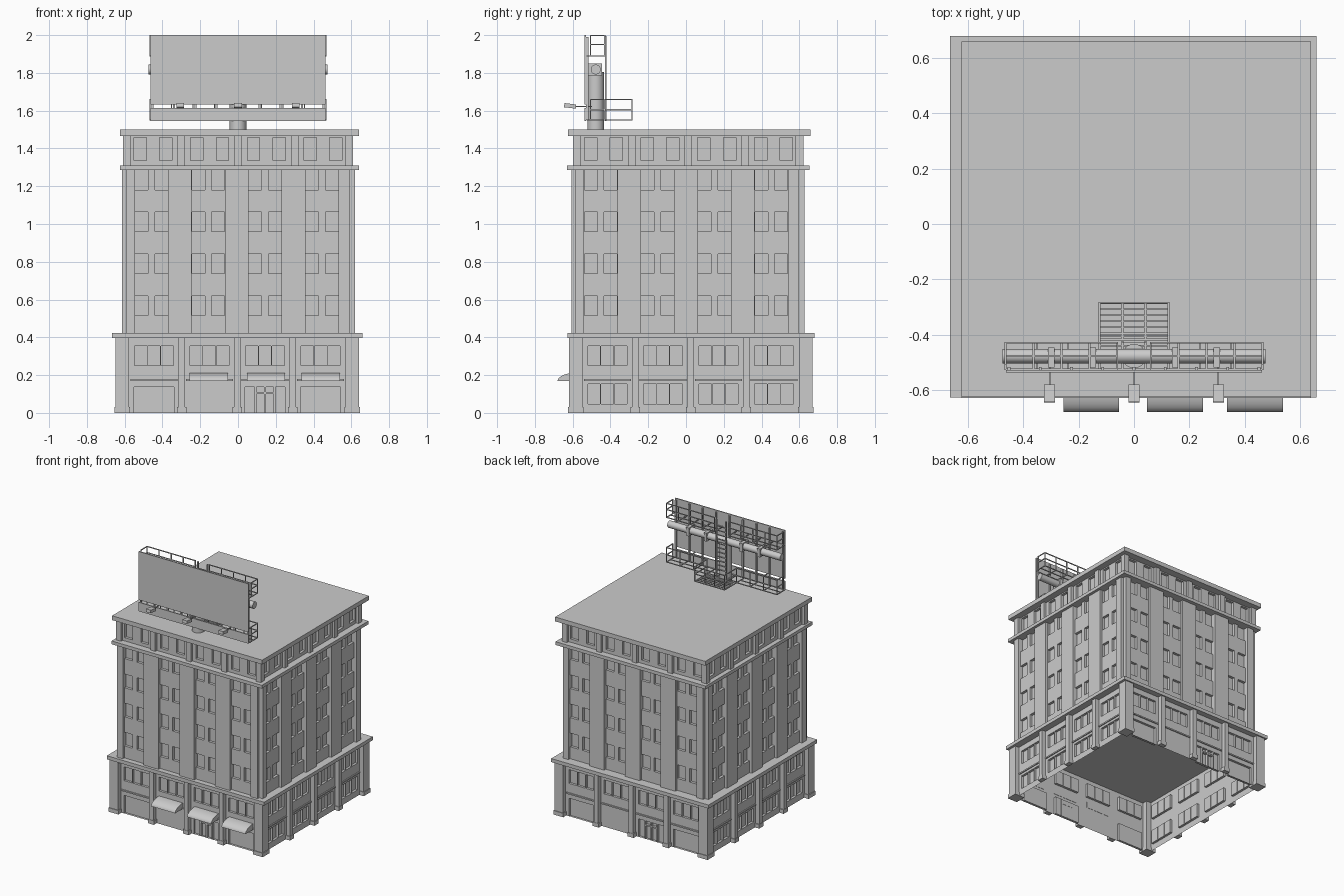
import bpy, bmesh, math
from mathutils import Matrix, Vector

if "Cube" in bpy.data.objects:
    bpy.data.objects.remove(bpy.data.objects["Cube"])

stone = bpy.data.materials.new("pale_grey")
stone.use_nodes = True
GREY = (0.6, 0.6, 0.6, 1)
stone.diffuse_color = GREY
stone.node_tree.nodes["Principled BSDF"].inputs["Base Color"].default_value = GREY


def finish(name, bm, smooth=False):
    mesh = bpy.data.meshes.new(name)
    bm.to_mesh(mesh)
    bm.free()
    mesh.materials.append(stone)
    ob = bpy.data.objects.new(name, mesh)
    bpy.context.collection.objects.link(ob)
    if smooth:
        bpy.ops.object.select_all(action='DESELECT')
        ob.select_set(True)
        bpy.context.view_layer.objects.active = ob
        bpy.ops.object.shade_smooth_by_angle()
    return ob


def box(bm, x0, x1, y0, y1, z0, z1):
    size = Matrix.Diagonal((x1 - x0, y1 - y0, z1 - z0, 1))
    mid = Matrix.Translation(((x0 + x1) / 2, (y0 + y1) / 2, (z0 + z1) / 2))
    return bmesh.ops.create_cube(bm, size=1, matrix=mid @ size)["verts"]


def bar(bm, a, b, t=0.003):
    """Thin square bar between two points that share two coordinates."""
    lo = [min(p, q) - t for p, q in zip(a, b)]
    hi = [max(p, q) + t for p, q in zip(a, b)]
    box(bm, lo[0], hi[0], lo[1], hi[1], lo[2], hi[2])


def quad(bm, *pts):
    return bm.faces.new([bm.verts.new(p) for p in pts])


def wall(bm, half, z0, z1, r, holes, depth):
    """Flat wall facing -y at distance r, with recessed rectangles (u0, u1, z0, z1)."""
    us = sorted({-half, half, *[h[0] for h in holes], *[h[1] for h in holes]})
    zs = sorted({z0, z1, *[h[2] for h in holes], *[h[3] for h in holes]})
    for a, b in zip(us, us[1:]):
        for c, d in zip(zs, zs[1:]):
            u, z = (a + b) / 2, (c + d) / 2
            if not any(h[0] < u < h[1] and h[2] < z < h[3] for h in holes):
                quad(bm, (a, -r, c), (b, -r, c), (b, -r, d), (a, -r, d))
    q = depth - r
    for a, b, c, d in holes:
        quad(bm, (a, q, c), (b, q, c), (b, q, d), (a, q, d))
        quad(bm, (a, -r, c), (b, -r, c), (b, q, c), (a, q, c))
        quad(bm, (a, q, d), (b, q, d), (b, -r, d), (a, -r, d))
        quad(bm, (a, -r, c), (a, q, c), (a, q, d), (a, -r, d))
        quad(bm, (b, q, c), (b, -r, c), (b, -r, d), (b, q, d))


def four_sides(name, centre, build):
    """Run build(bm, side) for front, right, back, left and turn each into place."""
    total = bmesh.new()
    for side in range(4):
        part = bmesh.new()
        build(part, side)
        part.transform(Matrix.Translation(centre) @ Matrix.Rotation(side * math.pi / 2, 4, 'Z'))
        tmp = bpy.data.meshes.new("tmp")
        part.to_mesh(tmp)
        part.free()
        total.from_mesh(tmp)
        bpy.data.meshes.remove(tmp)
    bmesh.ops.remove_doubles(total, verts=total.verts, dist=0.0001)
    finish(name, total)


def slab(name, cx, cy, hx, hy, z0, z1):
    bm = bmesh.new()
    box(bm, cx - hx, cx + hx, cy - hy, cy + hy, z0, z1)
    finish(name, bm)


# Ground storey: shop fronts at front and back, two window rows on the flanks
def ground(bm, side):
    r, holes = 0.612, []
    for i in range(4):
        c = (i - 1.5) * 0.294
        rows = [(0.25, 0.355)] + ([(0.047, 0.152)] if side % 2 else [])
        for k in (-1, 0, 1):
            holes += [(c + k * 0.071 - 0.033, c + k * 0.071 + 0.033, z0, z1) for z0, z1 in rows]
        box(bm, c - 0.125, c + 0.125, -r - 0.008, -r, 0.17, 0.18)
        if side % 2 == 0 and i != 1:
            holes.append((c - 0.105, c + 0.105, 0, 0.137))
        if side % 2 == 0 and i == 2:
            for u in (-0.05, 0, 0.05):
                box(bm, c + u - 0.005, c + u + 0.005, -r, -r + 0.02, 0, 0.137)
            box(bm, c - 0.05, c + 0.05, -r, -r + 0.02, 0.1, 0.11)
    wall(bm, r, 0, 0.4, r, holes, 0.018)
    for i in (-1, 0, 1):
        box(bm, i * 0.294 - 0.018, i * 0.294 + 0.018, -0.645, -r, 0, 0.4)
        box(bm, i * 0.294 - 0.025, i * 0.294 + 0.025, -0.648, -r, 0, 0.03)
    box(bm, -0.645, -0.572, -0.645, -0.572, 0, 0.4)
    box(bm, -0.65, -0.567, -0.65, -0.567, 0, 0.03)


four_sides("ground_storey", (-0.004, 0.025, 0), ground)
slab("lower_cornice", -0.003, 0.026, 0.663, 0.654, 0.397, 0.424)


# Middle storeys: recessed window strips between broad piers
def middle(bm, side):
    r, holes = 0.597, []
    for i in range(4):
        c = (i - 1.5) * 0.301 - 0.01
        for k in range(4):
            z = 0.515 + k * 0.222
            holes += [(c - 0.087, c - 0.018, z, z + 0.104), (c + 0.018, c + 0.087, z, z + 0.104)]
    wall(bm, r, 0.42, 1.3, r, holes, 0.02)
    edges = [-r] + [(i - 1.5) * 0.301 - 0.01 + s * 0.088 for i in range(4) for s in (-1, 1)] + [r - 0.01]
    for a, b in zip(edges[::2], edges[1::2]):
        box(bm, a, b, -0.617, -r, 0.42, 1.29)


four_sides("middle_storeys", (0.003, 0.01, 0), middle)
slab("upper_cornice", 0.008, 0.013, 0.633, 0.642, 1.285, 1.31)


# Top storey: paired windows between slim pilasters
def top(bm, side):
    r, holes = 0.59, []
    for i in range(4):
        c = (i - 1.5) * 0.3
        holes += [(c + s * 0.068 - 0.033, c + s * 0.068 + 0.033, 1.335, 1.458) for s in (-1, 1)]
    wall(bm, r, 1.3, 1.48, r, holes, 0.02)
    for i in (-1, 0, 1):
        box(bm, i * 0.3 - 0.02, i * 0.3 + 0.02, -0.61, -r, 1.3, 1.48)
    box(bm, -0.61, -0.568, -0.61, -0.568, 1.3, 1.48)


four_sides("top_storey", (0, 0.013, 0), top)
slab("roof", 0.008, 0.018, 0.633, 0.642, 1.467, 1.5)

# Curved shop awnings
for n, x in enumerate((-0.155, 0.148, 0.438)):
    bm = bmesh.new()
    arc = [(-0.585 - 0.095 * math.sin(t * math.pi / 16), 0.168 + 0.044 * math.cos(t * math.pi / 16)) for t in range(9)]
    face = quad(bm, *[(x - 0.101, y, z) for y, z in arc + [(-0.585, 0.168)]])
    ext = bmesh.ops.extrude_face_region(bm, geom=[face], use_keep_orig=True)
    bmesh.ops.translate(bm, vec=(0.202, 0, 0), verts=[v for v in ext["geom"] if isinstance(v, bmesh.types.BMVert)])
    bmesh.ops.recalc_face_normals(bm, faces=bm.faces)
    finish(f"awning_{n + 1}", bm, True)


# Billboard post and cross tube
def tube(name, r, length, at, axis):
    bm = bmesh.new()
    turn = Vector((0, 0, 1)).rotation_difference(Vector(axis)).to_matrix().to_4x4()
    bmesh.ops.create_cone(bm, cap_ends=True, segments=24, radius1=r, radius2=r, depth=length,
                          matrix=Matrix.Translation(at) @ turn)
    finish(name, bm, True)


tube("billboard_post", 0.044, 0.31, (0, -0.478, 1.65), (0, 0, 1))
tube("billboard_cross_tube", 0.026, 0.95, (0, -0.478, 1.818), (1, 0, 0))

# Billboard panel, skirt and rear ribs
bm = bmesh.new()
box(bm, -0.463, 0.463, -0.537, -0.529, 1.632, 2.0)
box(bm, -0.463, 0.463, -0.537, -0.529, 1.545, 1.613)
for i in range(9):
    x = (i - 4) * 0.113
    box(bm, x - 0.005, x + 0.005, -0.529, -0.517, 1.55, 1.99)
for x in (-0.3, -0.15, 0.15, 0.3):
    box(bm, x - 0.012, x + 0.012, -0.52, -0.446, 1.785, 1.85)
finish("billboard_panel", bm)


# Catwalks: slatted floor with guard rails
def catwalk(bm, x0, x1, y0, y1, z, heights, n):
    for y in (y0, (y0 + y1) / 2, y1):
        bar(bm, (x0, y, z), (x1, y, z))
    for h in heights:
        bar(bm, (x0, y1, z + h), (x1, y1, z + h))
    for i in range(n + 1):
        x = x0 + (x1 - x0) * i / n
        bar(bm, (x, y0, z), (x, y1, z))
        bar(bm, (x, y1, z), (x, y1, z + heights[-1]))


bm = bmesh.new()
for s in (-1, 1):
    catwalk(bm, s * 0.465, s * 0.06, -0.525, -0.43, 1.89, (0.06, 0.107), 4)
    catwalk(bm, s * 0.465, s * 0.125, -0.525, -0.43, 1.55, (0.055, 0.11), 3)
    for z in (1.605, 1.66, 1.95, 1.997):
        bar(bm, (s * 0.465, -0.505, z), (s * 0.465, -0.43, z))
    for z in (1.55, 1.89):
        bar(bm, (s * 0.465, -0.505, z), (s * 0.465, -0.505, z + 0.107))
finish("billboard_catwalks", bm)

# Rear landing with rails, and the ladder
bm = bmesh.new()
catwalk(bm, -0.125, 0.125, -0.525, -0.285, 1.55, (0.055, 0.11), 3)
for i in range(8):
    y = -0.44 + i * 0.022
    bar(bm, (-0.125, y, 1.55), (0.125, y, 1.55))
for s in (-1, 1):
    for z in (1.605, 1.66):
        bar(bm, (s * 0.125, -0.43, z), (s * 0.125, -0.285, z))
    bar(bm, (s * 0.04, -0.425, 1.55), (s * 0.04, -0.425, 1.99), 0.004)
for i in range(12):
    bar(bm, (-0.04, -0.425, 1.58 + i * 0.033), (0.04, -0.425, 1.58 + i * 0.033))
finish("landing_and_ladder", bm)

# Floodlights on arms
bm = bmesh.new()
for x in (-0.305, 0, 0.305):
    bar(bm, (x, -0.585, 1.622), (x, -0.5, 1.622))
    lamp = box(bm, x - 0.02, x + 0.02, -0.645, -0.582, 1.614, 1.636)
    bmesh.ops.rotate(bm, verts=lamp, cent=(x, -0.61, 1.625), matrix=Matrix.Rotation(-0.12, 3, 'X'))
finish("floodlights", bm)
